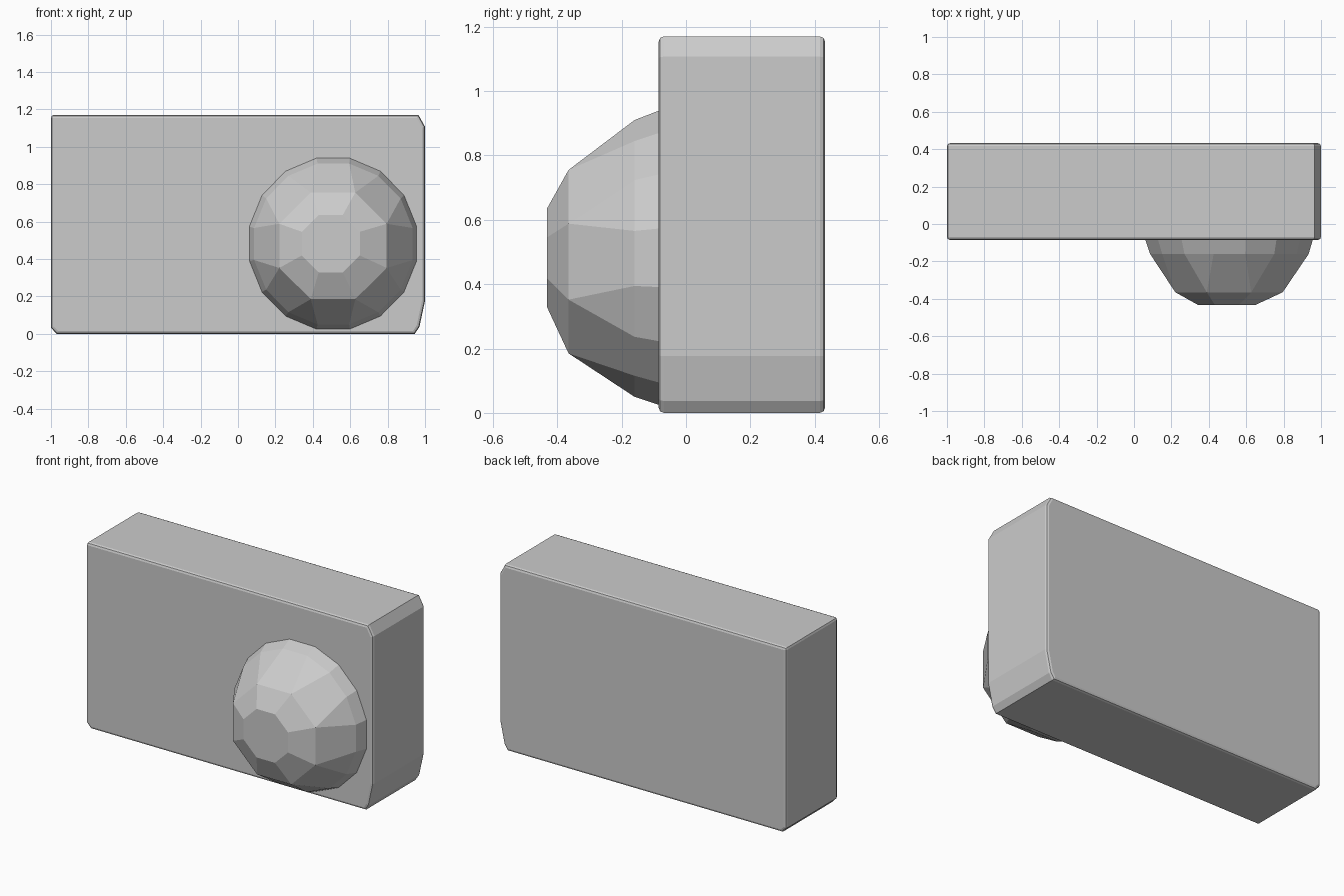
import bpy, bmesh
from math import pi, sin, cos

if "Cube" in bpy.data.objects:
    bpy.data.objects.remove(bpy.data.objects["Cube"])


def add_object(name, bm):
    bmesh.ops.recalc_face_normals(bm, faces=bm.faces[:])
    mesh = bpy.data.meshes.new(name)
    bm.to_mesh(mesh)
    bm.free()
    obj = bpy.data.objects.new(name, mesh)
    bpy.context.collection.objects.link(obj)
    return obj


# Slab body: slightly worn front outline, extruded from front to back
outline = [(-0.97, 0.003), (0.945, 0.003), (0.97, 0.04), (1, 0.18),
           (1, 1.11), (0.965, 1.173), (-1, 1.173), (-1, 0.035)]
bm = bmesh.new()
front = bm.faces.new([bm.verts.new((x, -0.085, max(z - 0.003, 0))) for x, z in outline])
extruded = bmesh.ops.extrude_face_region(bm, geom=[front], use_keep_orig=True)
back = [v for v in extruded["geom"] if isinstance(v, bmesh.types.BMVert)]
bmesh.ops.translate(bm, verts=back, vec=(0, 0.517, 0))
body = add_object("slab_body", bm)
bevel = body.modifiers.new("worn_edges", "BEVEL")
bevel.width = 0.016
bevel.segments = 2
bevel.limit_method = "ANGLE"
bevel.angle_limit = 1.2

# Faceted dome: rings of (sides, y, centre x, centre z, half width, half height)
rings = [(16, -0.06, 0.508, 0.482, 0.451, 0.461),
         (16, -0.085, 0.508, 0.482, 0.4475, 0.457),
         (16, -0.16, 0.510, 0.480, 0.424, 0.430),
         (8, -0.365, 0.508, 0.470, 0.287, 0.285),
         (8, -0.432, 0.496, 0.482, 0.155, 0.153)]
bm = bmesh.new()
for sides, y, cx, cz, rx, rz in rings:
    grow = 1 / cos(pi / sides)
    for i in range(sides):
        a = 2 * pi * (i + 0.5) / sides
        bm.verts.new((cx + rx * grow * cos(a), y, cz + rz * grow * sin(a)))
bmesh.ops.convex_hull(bm, input=bm.verts[:])
bmesh.ops.dissolve_limit(bm, angle_limit=0.02, verts=bm.verts[:], edges=bm.edges[:])
add_object("front_dome", bm)
